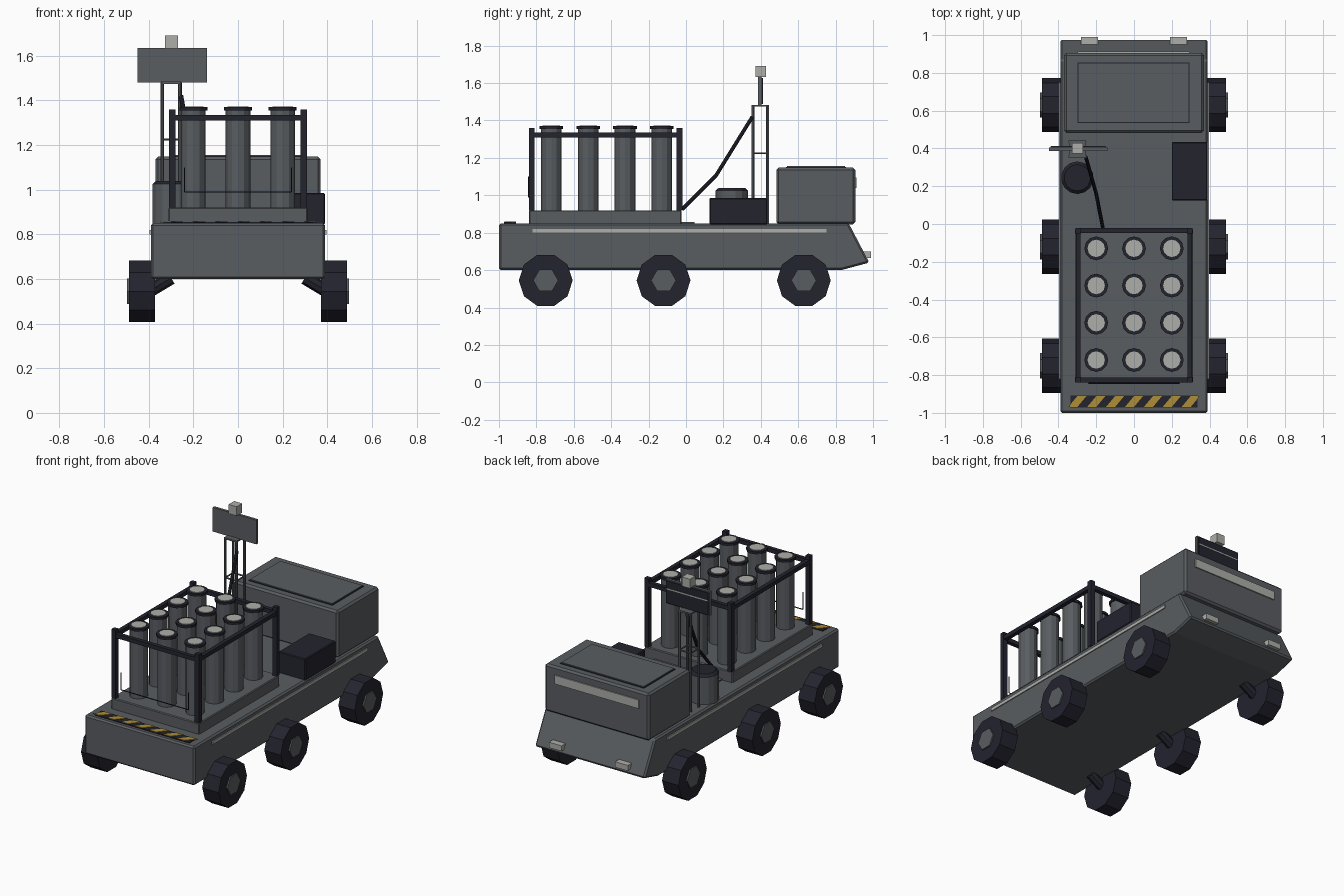
import bpy, bmesh, math
from mathutils import Vector

if "Cube" in bpy.data.objects:
    bpy.data.objects.remove(bpy.data.objects["Cube"], do_unlink=True)


def material(name, rgb):
    m = bpy.data.materials.new(name)
    m.use_nodes = True
    m.diffuse_color = (*rgb, 1)
    m.node_tree.nodes["Principled BSDF"].inputs["Base Color"].default_value = (*rgb, 1)
    return m


GREY = material("hull grey", (0.10, 0.11, 0.12))
DARK = material("dark blue black", (0.017, 0.017, 0.028))
LIGHT = material("pale grey", (0.42, 0.42, 0.40))
YELLOW = material("warning yellow", (0.42, 0.27, 0.035))


def finish(name, bm, mat, bevel=0):
    bmesh.ops.recalc_face_normals(bm, faces=bm.faces)
    mesh = bpy.data.meshes.new(name)
    bm.to_mesh(mesh)
    bm.free()
    ob = bpy.data.objects.new(name, mesh)
    bpy.context.collection.objects.link(ob)
    mesh.materials.append(mat)
    if bevel:
        mod = ob.modifiers.new("Bevel", 'BEVEL')
        mod.width, mod.segments = bevel, 1
    return ob


def box(name, x, y, z, mat, bevel=0):
    """Box from (min, max) pairs."""
    bm = bmesh.new()
    bmesh.ops.create_cube(bm, size=1)
    for v in bm.verts:
        v.co = [(a + b) / 2 + c * (b - a) for (a, b), c in zip((x, y, z), v.co)]
    return finish(name, bm, mat, bevel)


def rod(name, a, b, r, mat, sides=8, r2=None, spin=0):
    """Cylinder or cone between two points."""
    a, b = Vector(a), Vector(b)
    bm = bmesh.new()
    bmesh.ops.create_cone(bm, cap_ends=True, segments=sides, radius1=r,
                          radius2=r if r2 is None else r2, depth=(b - a).length)
    bmesh.ops.rotate(bm, verts=bm.verts, cent=(0, 0, 0),
                     matrix=Vector((0, 0, 1)).rotation_difference(b - a).to_matrix())
    if spin:
        from_axis = (b - a).normalized()
        import mathutils
        bmesh.ops.rotate(bm, verts=bm.verts, cent=(0, 0, 0),
                         matrix=mathutils.Matrix.Rotation(spin, 3, from_axis))
    bmesh.ops.translate(bm, verts=bm.verts, vec=(a + b) / 2)
    return finish(name, bm, mat)


def prism(name, outline, direction, mat, bevel=0):
    """Extrude a flat outline along a direction."""
    bm = bmesh.new()
    face = bm.faces.new([bm.verts.new(p) for p in outline])
    ext = bmesh.ops.extrude_face_region(bm, geom=[face])
    verts = [g for g in ext["geom"] if isinstance(g, bmesh.types.BMVert)]
    bmesh.ops.translate(bm, verts=verts, vec=direction)
    return finish(name, bm, mat, bevel)


# Hull with sloped tail
side = [(-1, 0.6), (-1, 0.85), (0.87, 0.85), (0.98, 0.64), (0.83, 0.6)]
prism("hull", [(-0.39, y, z) for y, z in side], (0.78, 0, 0), GREY, 0.01)
for s, label in ((1, "left"), (-1, "right")):
    box("side_strip_" + label, sorted((s * 0.385, s * 0.396)), (-0.82, 0.75), (0.8, 0.82), LIGHT)
    box("tail_lamp_" + label, sorted((s * 0.19, s * 0.28)), (0.95, 0.99), (0.665, 0.7), LIGHT)

# Wheels with hexagonal hubs
for s, label in ((1, "left"), (-1, "right")):
    for i, y in enumerate((-0.75, -0.12, 0.63)):
        z = 0.545
        rod(f"wheel_{label}_{i}", (s * 0.372, y, z), (s * 0.488, y, z), 0.144, DARK, 10)
        rod(f"hub_{label}_{i}", (s * 0.48, y, z), (s * 0.497, y, z), 0.067, GREY, 6)
        rod(f"axle_{label}_{i}", (s * 0.3, y, z + 0.06), (s * 0.4, y, z), 0.03, DARK)

# Cab, roof hatch and window
box("cab", (-0.37, 0.37), (0.483, 0.905), (0.845, 1.148), GREY, 0.012)
box("hatch_frame", (-0.3, 0.295), (0.535, 0.855), (1.145, 1.151), DARK)
box("hatch", (-0.294, 0.289), (0.541, 0.849), (1.146, 1.156), GREY)
box("cab_window", (-0.3, 0.295), (0.9, 0.912), (1.04, 1.095), LIGHT)

# Deck equipment
box("equipment_box", (0.2, 0.39), (0.125, 0.435), (0.845, 0.985), DARK, 0.005)
box("deck_plate", (-0.24, 0.24), (-0.1, 0.045), (0.845, 0.857), GREY)
rod("drum", (-0.3, 0.245, 0.845), (-0.3, 0.245, 1.025), 0.086, GREY, 14)
rod("drum_cap", (-0.3, 0.245, 1.025), (-0.3, 0.245, 1.04), 0.086, DARK, 14, 0.07)

# Launcher rack
box("rack_base", (-0.312, 0.312), (-0.84, -0.025), (0.845, 0.92), GREY, 0.005)
RX, RY = (-0.295, 0.295), (-0.825, -0.035)
for i, x in enumerate(RX):
    for j, y in enumerate(RY):
        box(f"rack_post_{i}{j}", (x - 0.015, x + 0.015), (y - 0.015, y + 0.015), (0.92, 1.36), DARK)
    box(f"rack_side_bar_{i}", (x - 0.013, x + 0.013), RY, (1.31, 1.336), DARK)
for j, y in enumerate(RY):
    box(f"rack_cross_bar_{j}", RX, (y - 0.013, y + 0.013), (1.31, 1.336), DARK)
rod("guard_rail", (-0.24, -0.843, 0.99), (0.24, -0.843, 0.99), 0.003, DARK, 6)
for x in (-0.24, 0.24):
    rod("guard_upright", (x, -0.843, 0.99), (x, -0.843, 1.1), 0.003, DARK, 6)

# Launch tubes
for i in range(3):
    for j in range(4):
        x, y = -0.2 + i * 0.2, -0.72 + j * 0.197
        rod(f"tube_{i}{j}", (x, y, 0.91), (x, y, 1.36), 0.055, GREY, 12)
        rod(f"tube_collar_{i}{j}", (x, y, 1.355), (x, y, 1.37), 0.063, DARK, 12)
        rod(f"tube_cap_{i}{j}", (x, y, 1.36), (x, y, 1.374), 0.046, LIGHT, 12)

# Warning plate with slanted stripes
box("warning_plate", (-0.335, 0.335), (-0.972, -0.908), (0.848, 0.856), DARK)
for i in range(7):
    x = -0.3 + i * 0.1
    w = 0.024
    prism(f"warning_stripe_{i}",
          [(x - w - 0.025, -0.97, 0.854), (x + w - 0.025, -0.97, 0.854),
           (x + w + 0.025, -0.91, 0.854), (x - w + 0.025, -0.91, 0.854)],
          (0, 0, 0.005), YELLOW)

# Sensor mast
MX, MY = (-0.34, -0.26), (0.357, 0.437)
for x in MX:
    for y in MY:
        rod("mast_pole", (x, y, 0.845), (x, y, 1.48), 0.008, GREY)
    rod("mast_side_tie", (x, MY[0], 1.225), (x, MY[1], 1.225), 0.005, GREY, 6)
for y in MY:
    rod("mast_cross_tie", (MX[0], y, 1.225), (MX[1], y, 1.225), 0.005, GREY, 6)
box("mast_head", (-0.345, -0.255), (0.35, 0.445), (1.474, 1.484), GREY)
box("sensor_panel", (-0.45, -0.14), (0.386, 0.404), (1.48, 1.635), GREY)
box("sensor_panel_back", (-0.443, -0.147), (0.403, 0.411), (1.487, 1.628), DARK)
box("sensor_panel_line", (-0.44, -0.15), (0.408, 0.413), (1.575, 1.583), LIGHT)
box("sensor_block", (-0.327, -0.27), (0.372, 0.428), (1.633, 1.692), LIGHT)

# Cable from rack to mast
path = [(-0.165, -0.02, 0.925), (-0.2, 0.16, 1.105), (-0.255, 0.355, 1.42)]
for i in range(2):
    rod(f"cable_{i}", path[i], path[i + 1], 0.01, DARK)
